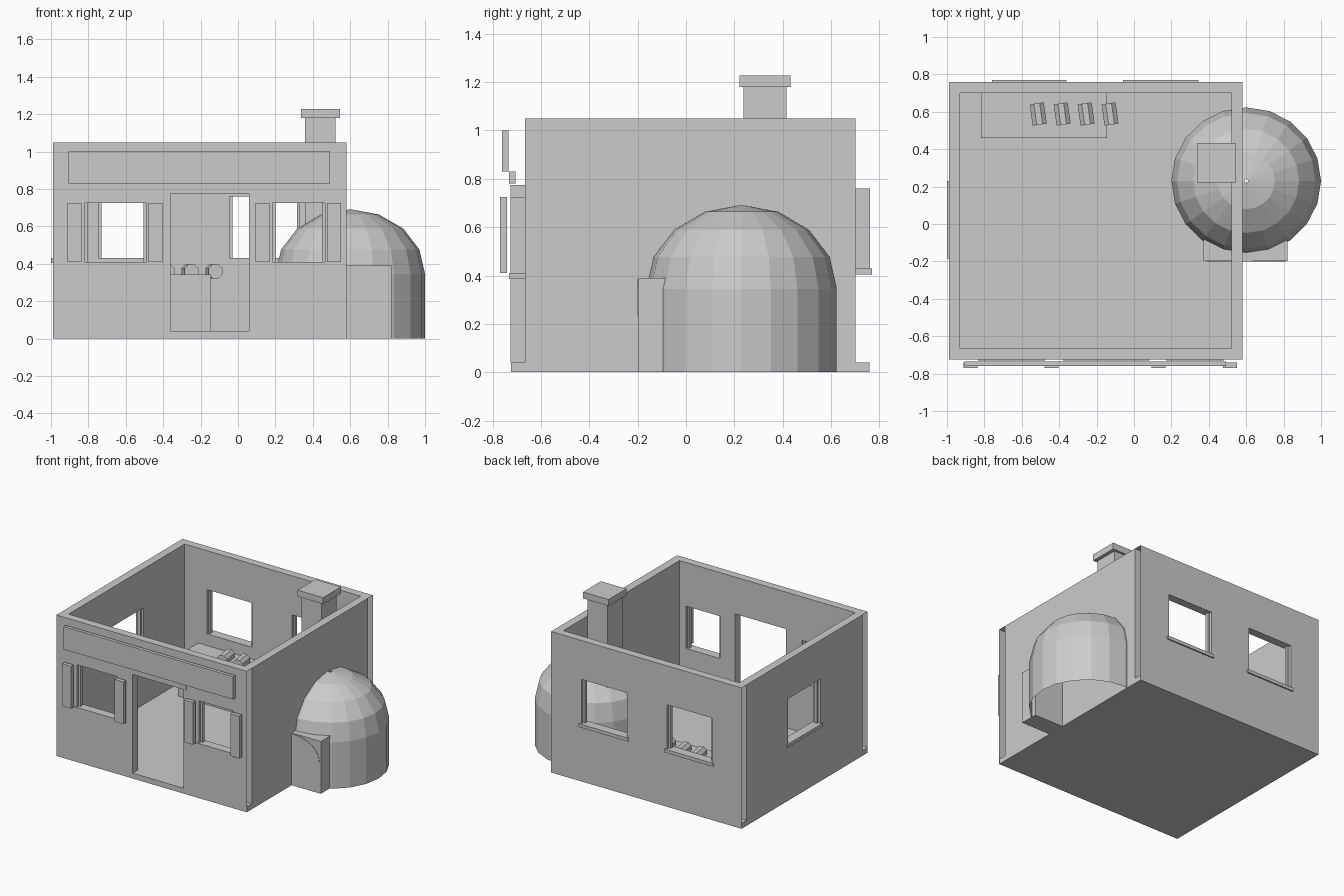
import bpy, bmesh, math
from mathutils import Matrix

if "Cube" in bpy.data.objects:
    bpy.data.objects.remove(bpy.data.objects["Cube"], do_unlink=True)

plaster = bpy.data.materials.new("plain_grey")
plaster.use_nodes = True
GREY = (0.6, 0.6, 0.6, 1)
plaster.diffuse_color = GREY
plaster.node_tree.nodes["Principled BSDF"].inputs["Base Color"].default_value = GREY


def finish(bm, name):
    bmesh.ops.remove_doubles(bm, verts=bm.verts, dist=0.0001)
    bmesh.ops.recalc_face_normals(bm, faces=bm.faces)
    mesh = bpy.data.meshes.new(name)
    bm.to_mesh(mesh)
    bm.free()
    mesh.materials.append(plaster)
    obj = bpy.data.objects.new(name, mesh)
    bpy.context.collection.objects.link(obj)
    return obj


def box(name, x, y, z):
    bm = bmesh.new()
    bmesh.ops.create_cube(bm, size=1)
    for v in bm.verts:
        v.co = [r[0] if c < 0 else r[1] for c, r in zip(v.co, (x, y, z))]
    return finish(bm, name)


def wall(name, span, depth, holes, along_y=False, ends=False):
    """Two wall skins with openings, reveals and a top cap; ends may stay open."""
    us = sorted({*span, *(u for h in holes for u in h[:2])})
    zs = sorted({0, TOP, *(z for h in holes for z in h[2:])})
    bm = bmesh.new()

    def quad(*points):
        bm.faces.new([bm.verts.new((d, u, z) if along_y else (u, d, z))
                      for u, d, z in points])

    def solid(i, k):
        if not (0 <= i < len(us) - 1 and 0 <= k < len(zs) - 1):
            return False
        u, z = (us[i] + us[i + 1]) / 2, (zs[k] + zs[k + 1]) / 2
        return not any(h[0] < u < h[1] and h[2] < z < h[3] for h in holes)

    a, b = depth
    for i in range(len(us) - 1):
        for k in range(len(zs) - 1):
            if not solid(i, k):
                continue
            u0, u1, z0, z1 = us[i], us[i + 1], zs[k], zs[k + 1]
            for d in depth:
                quad((u0, d, z0), (u1, d, z0), (u1, d, z1), (u0, d, z1))
            for u, n, edge in ((u0, i - 1, i == 0), (u1, i + 1, i == len(us) - 2)):
                if not solid(n, k) and (ends or not edge):
                    quad((u, a, z0), (u, b, z0), (u, b, z1), (u, a, z1))
            for z, n in ((z0, k - 1), (z1, k + 1)):
                if not solid(i, n):
                    quad((u0, a, z), (u1, a, z), (u1, b, z), (u0, b, z))
    bmesh.ops.remove_doubles(bm, verts=bm.verts, dist=0.0001)
    bmesh.ops.dissolve_limit(bm, angle_limit=0.01, verts=bm.verts, edges=bm.edges)
    return finish(bm, name)


# Room shell
LEFT, RIGHT, FRONT, BACK, TOP, T = -0.99, 0.58, -0.725, 0.76, 1.05, 0.06
front_windows = [(-0.82, -0.49, 0.41, 0.725), (0.185, 0.465, 0.41, 0.725)]
back_windows = [(-0.745, -0.375, 0.43, 0.76), (-0.045, 0.33, 0.43, 0.76)]
side_window = (-0.17, 0.215, 0.43, 0.76)
door = (-0.36, 0.06, 0.04, 0.775)
wall("front_wall", (LEFT, RIGHT), (FRONT, FRONT + T), front_windows + [door])
wall("back_wall", (LEFT, RIGHT), (BACK - T, BACK), back_windows)
inner = (FRONT + T, BACK - T)
wall("side_wall_window", inner, (LEFT, LEFT + T), [side_window], True, True)
wall("side_wall_plain", inner, (RIGHT - T, RIGHT), [], True, True)
box("floor", (LEFT + 0.001, RIGHT - 0.001), (FRONT + 0.001, BACK - 0.001), (0, 0.04))

# Window jambs, sills and shutters
J = 0.015
for n, (x0, x1, z0, z1) in enumerate(front_windows + back_windows):
    is_front = n < 2
    y = FRONT + 0.02 if is_front else BACK - 0.045
    for x in (x0, x1 - J):
        box("window_jamb", (x, x + J), (y, y + 0.025), (z0, z1))
    if is_front:
        box("front_sill", (x0 - 0.015, x1 + 0.015), (FRONT - 0.006, FRONT + T), (z0 - 0.025, z0))
        for x in (x0 - 0.092, x1 + 0.011):
            box("shutter", (x, x + 0.075), (-0.77, -0.74), (z0, z1))
    else:
        box("back_sill", (x0 - 0.015, x1 + 0.015), (BACK - T, BACK + 0.01), (z0 - 0.025, z0))
y0, y1, z0, z1 = side_window
for y in (y0, y1 - J):
    box("side_jamb", (LEFT + 0.02, LEFT + 0.045), (y, y + J), (z0, z1))
box("side_sill", (LEFT - 0.01, LEFT + T), (y0 - 0.015, y1 + 0.015), (z0 - 0.025, z0))

# Door lintel and blank sign board
box("door_lintel", (-0.38, 0.083), (FRONT - 0.006, FRONT + 0.02), (0.78, 0.83))
box("sign_board", (-0.905, 0.492), (-0.76, -0.735), (0.83, 1.0))

# Oven dome: a ringed shell with open bottom and a tiny vent
SEG, CX, CY, R, SPRING = 20, 0.6, 0.23, 0.4, 0.345
profile = [(R, 0)] + [(R * math.cos(math.radians(a)), SPRING + SPRING * math.sin(math.radians(a)))
                      for a in (0, 22.5, 45, 67.5, 88.5)]
bm = bmesh.new()
rings = [[bm.verts.new((CX + r * math.cos(s * math.tau / SEG),
                        CY + 0.983 * r * math.sin(s * math.tau / SEG), z))
          for s in range(SEG)] for r, z in profile]
for low, high in zip(rings, rings[1:]):
    for s in range(SEG):
        t = (s + 1) % SEG
        bm.faces.new((low[s], low[t], high[t], high[s]))
finish(bm, "oven_dome")

# Oven mouth with a thin arch
box("oven_mouth", (0.372, 0.82), (-0.197, -0.06), (0, 0.39))
bm = bmesh.new()
STEPS = 12
arch = []
for k in range(STEPS + 1):
    a = math.pi * k / STEPS
    arch.append([bm.verts.new((CX + rx * math.cos(a), -0.2, 0.235 + rz * math.sin(a)))
                 for rx, rz in ((0.21, 0.15), (0.155, 0.108))])
for p, q in zip(arch, arch[1:]):
    bm.faces.new((p[0], p[1], q[1], q[0]))
solid_arch = bmesh.ops.extrude_face_region(bm, geom=bm.faces[:])
for v in solid_arch["geom"]:
    if isinstance(v, bmesh.types.BMVert):
        v.co.y += 0.004
finish(bm, "oven_arch")

# Chimney
box("chimney_shaft", (0.358, 0.52), (0.238, 0.415), (0.56, 1.18))
box("chimney_cap", (0.336, 0.546), (0.222, 0.432), (1.18, 1.228))

# Counter with a row of loaves
box("counter", (-0.817, -0.145), (0.46, 0.70), (0.04, 0.343))
for k in range(4):
    bm = bmesh.new()
    bmesh.ops.create_cone(bm, cap_ends=True, segments=8, radius1=0.041, radius2=0.041, depth=0.115)
    place = (Matrix.Translation((-0.512 + 0.128 * k, 0.588, 0.36))
             @ Matrix.Rotation(math.radians(8), 4, 'Z')
             @ Matrix.Rotation(math.radians(90), 4, 'X')
             @ Matrix.Rotation(math.radians(22.5), 4, 'Z'))
    bmesh.ops.transform(bm, matrix=place, verts=bm.verts)
    finish(bm, "loaf")
